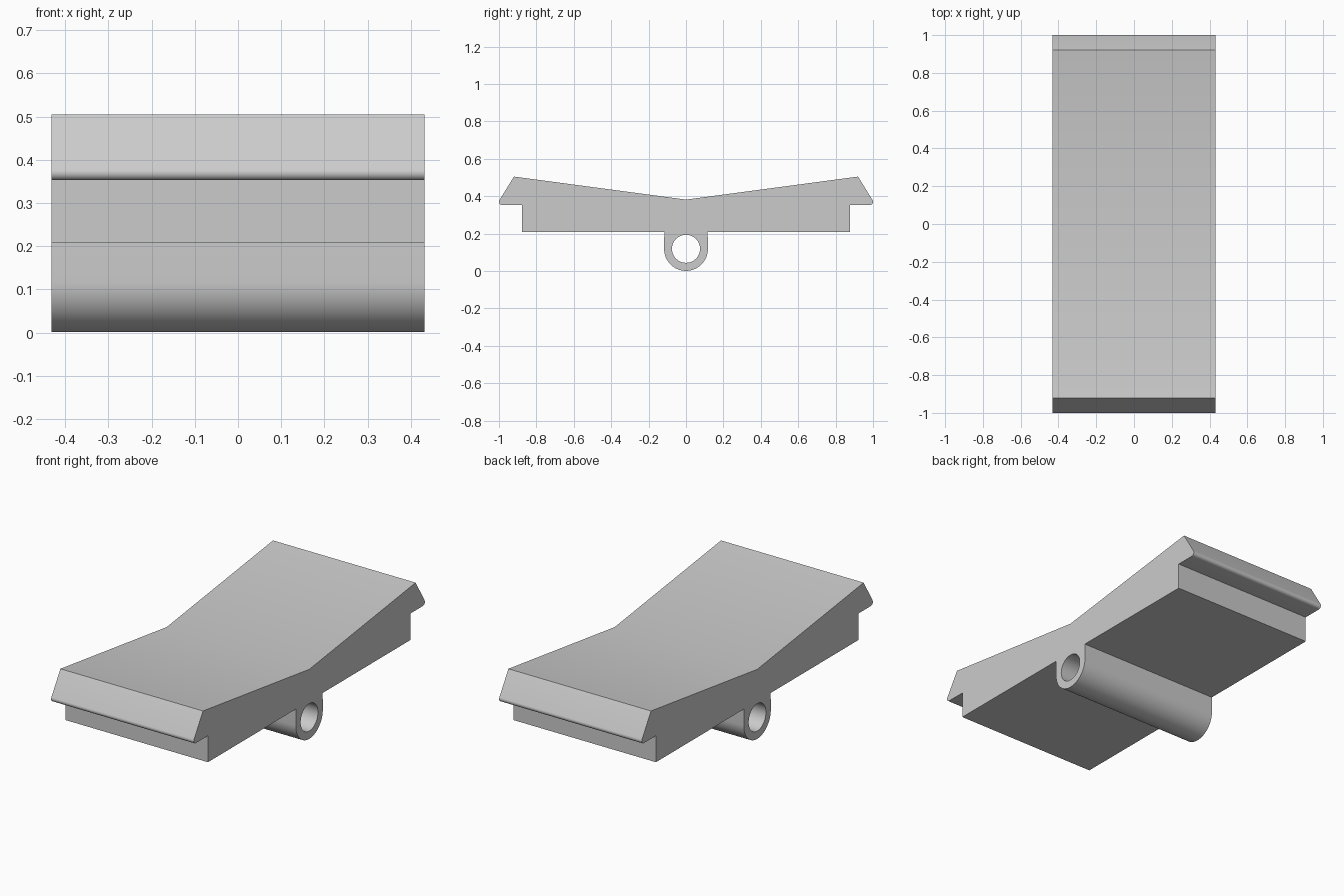
import bpy
import bmesh
from math import cos, sin, radians

cube = bpy.data.objects.get("Cube")
if cube:
    bpy.data.objects.remove(cube, do_unlink=True)

HALF_WIDTH = 0.432
PIVOT_Z = 0.118


def arc(cy, cz, radius, start, end, steps):
    """Points on an arc in the y-z plane, angles in degrees."""
    angles = [radians(start + (end - start) * i / steps) for i in range(steps + 1)]
    return [(cy + radius * cos(a), cz + radius * sin(a)) for a in angles]


# Half of the rocker outline: dished top, sloping end, rounded lip, stepped base
half = [(0.92, 0.505)]
half += arc(0.983, 0.37, 0.017, 31, -90, 8)
half += [(0.877, 0.353), (0.877, 0.208), (0.116, 0.208)]

# Mirror the half and join it through the rounded pivot lug
lug = arc(0, PIVOT_Z, 0.117, 0, -180, 32)
outline = [(0, 0.382)] + half + lug + [(-y, z) for y, z in reversed(half)]
bore = arc(0, PIVOT_Z + 0.001, 0.075, 0, 360, 48)[:-1]

# Fill the section between the outline and the bore, then extrude across the width
bm = bmesh.new()
edges = []
for loop in (outline, bore):
    verts = [bm.verts.new((-HALF_WIDTH, y, z)) for y, z in loop]
    edges += [bm.edges.new((v, verts[i - 1])) for i, v in enumerate(verts)]
bmesh.ops.triangle_fill(bm, edges=edges, use_beauty=True, use_dissolve=False)
result = bmesh.ops.extrude_face_region(bm, geom=bm.faces[:], use_keep_orig=True)
moved = [g for g in result["geom"] if isinstance(g, bmesh.types.BMVert)]
bmesh.ops.translate(bm, verts=moved, vec=(2 * HALF_WIDTH, 0, 0))
bmesh.ops.recalc_face_normals(bm, faces=bm.faces[:])

mesh = bpy.data.meshes.new("rocker_switch_cap")
bm.to_mesh(mesh)
bm.free()
rocker = bpy.data.objects.new("rocker_switch_cap", mesh)
bpy.context.collection.objects.link(rocker)

# Plain grey plastic
grey = bpy.data.materials.new("grey_plastic")
grey.use_nodes = True
colour = (0.6, 0.6, 0.6, 1)
grey.diffuse_color = colour
grey.node_tree.nodes["Principled BSDF"].inputs["Base Color"].default_value = colour
mesh.materials.append(grey)

# Smooth the curved surfaces and keep the hard edges
bpy.ops.object.select_all(action="DESELECT")
rocker.select_set(True)
bpy.context.view_layer.objects.active = rocker
bpy.ops.object.shade_smooth_by_angle(angle=radians(30))
